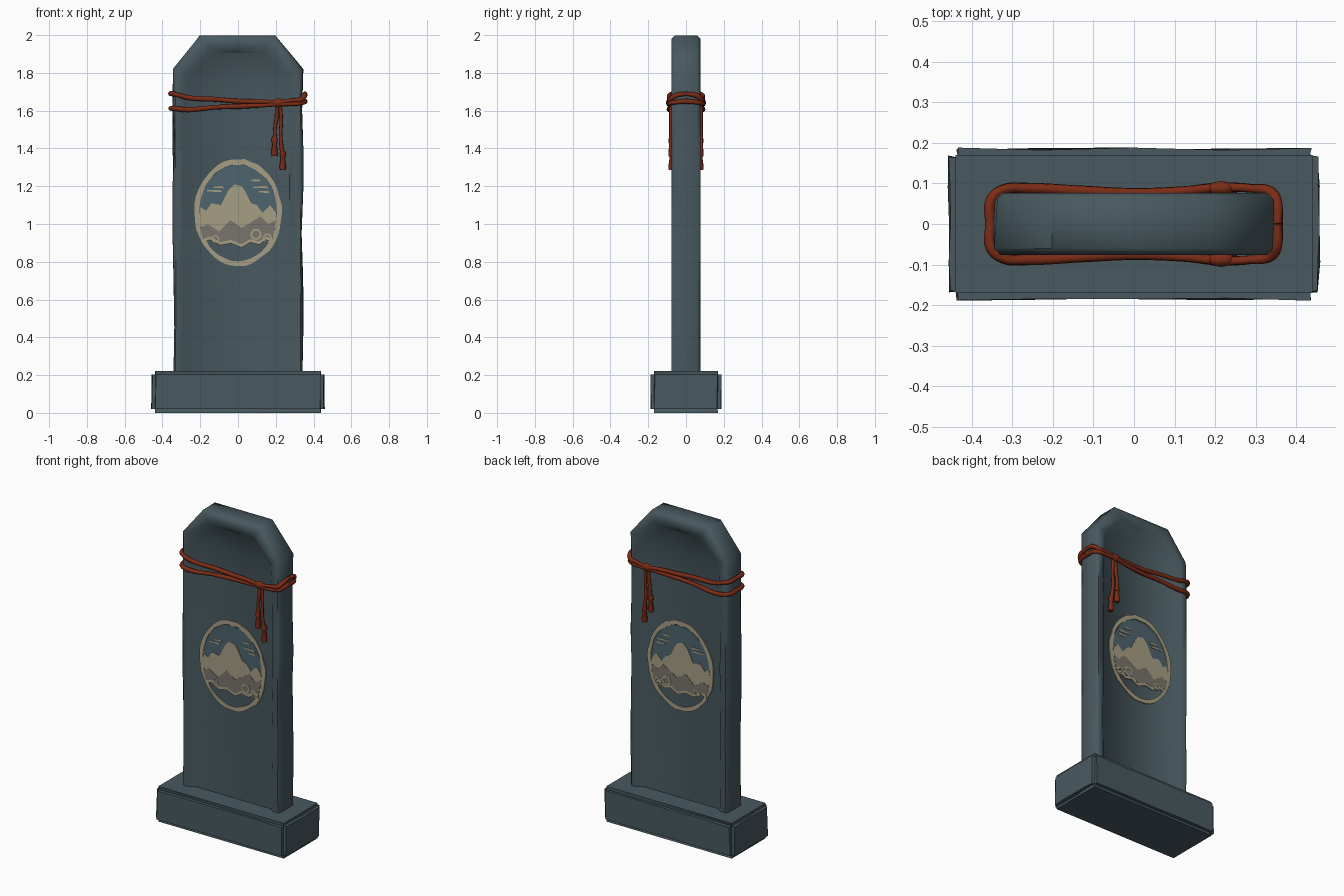
import bpy, bmesh, math, random
from mathutils import Vector

random.seed(4)
cube = bpy.data.objects.get("Cube")
if cube:
    bpy.data.objects.remove(cube)


def material(name, rgb):
    m = bpy.data.materials.new(name)
    m.use_nodes = True
    m.diffuse_color = (*rgb, 1)
    bsdf = m.node_tree.nodes["Principled BSDF"]
    bsdf.inputs["Base Color"].default_value = (*rgb, 1)
    bsdf.inputs["Roughness"].default_value = 0.9
    return m


STONE = material("slate stone", (0.065, 0.1, 0.115))
SKY = material("faded blue paint", (0.075, 0.125, 0.155))
CREAM = material("cream paint", (0.38, 0.34, 0.23))
GREY = material("grey brown paint", (0.19, 0.175, 0.15))
ROPE = material("rust red rope", (0.2, 0.025, 0.008))


def finish(name, bm, mat, angle=40):
    bmesh.ops.recalc_face_normals(bm, faces=bm.faces)
    me = bpy.data.meshes.new(name)
    bm.to_mesh(me)
    bm.free()
    me.materials.append(mat)
    ob = bpy.data.objects.new(name, me)
    bpy.context.collection.objects.link(ob)
    if angle:
        bpy.ops.object.select_all(action="DESELECT")
        ob.select_set(True)
        bpy.context.view_layer.objects.active = ob
        bpy.ops.object.shade_smooth_by_angle(angle=math.radians(angle))
    return ob


def mirror_y(ob):
    mod = ob.modifiers.new("other face", "MIRROR")
    mod.use_axis = (False, True, False)
    mod.use_clip = False


def jitter(amount):
    return random.uniform(-amount, amount)


# Base block with worn edges
bm = bmesh.new()
bmesh.ops.create_cube(bm, size=1)
for v in bm.verts:
    v.co = (v.co.x * 0.92, v.co.y * 0.38, v.co.z * 0.22 + 0.113)
bmesh.ops.subdivide_edges(bm, edges=[e for e in bm.edges if e.calc_length() > 0.3],
                          cuts=3, use_grid_fill=True)
sharp = [e for e in bm.edges if e.calc_face_angle(0) > 1]
bmesh.ops.bevel(bm, geom=sharp, offset=0.02, segments=2, affect="EDGES")
for v in bm.verts:
    if 0.01 < v.co.z < 0.215:
        v.co.x += -math.copysign(random.uniform(0, 0.008), v.co.x)
        v.co.y += -math.copysign(random.uniform(0, 0.008), v.co.y)
for v in bm.verts:
    v.co.z = max(0, v.co.z - (0.003 if v.co.z < 0.1 else 0))
finish("base_block", bm, STONE, 50)

# Upright slab: nested outlines step from the rim into the sunken panel
heights = [0.2, 0.45, 0.7, 0.95, 1.2, 1.4, 1.6]
outer = [(0.342, z) for z in heights] + [(0.342, 1.82), (0.2, 1.997), (0, 1.997)]
inner = [(0.272, z) for z in heights] + [(0.26, 1.78), (0.135, 1.91), (0, 1.91)]
steps = [(0, 0.06, 0.006), (0.17, 0.076, 0.003), (0.72, 0.074, 0.003), (1.05, 0.05, 0.005)]


def outline(t, y, rough):
    half = [(a[0] + (b[0] - a[0]) * t, a[1] + (b[1] - a[1]) * t)
            for a, b in zip(outer, inner)]
    full = half + [(-x, z) for x, z in reversed(half[:-1])]
    return [bm.verts.new((x + jitter(rough), y, z)) for x, z in full]


bm = bmesh.new()
loops = [outline(t, -y, r) for t, y, r in reversed(steps)]
loops += [outline(t, y, r) for t, y, r in steps]
for a, b in zip(loops, loops[1:]):
    for i in range(len(a)):
        j = (i + 1) % len(a)
        bm.faces.new((a[i], a[j], b[j], b[i]))
for cap in (loops[0], loops[-1]):
    n = len(cap)
    for i in range(n // 2):
        quad = [cap[i], cap[i + 1], cap[n - 2 - i], cap[n - 1 - i]]
        if len(set(quad)) > 2:
            bm.faces.new(list(dict.fromkeys(quad)))
finish("upright_slab", bm, STONE, 50)


# Emblem: thin painted plates on both panels
def plate(name, faces, depth, mat):
    bm = bmesh.new()
    for pts in faces:
        bm.faces.new([bm.verts.new((x, -depth, z)) for x, z in pts])
    bmesh.ops.remove_doubles(bm, verts=bm.verts, dist=0.0005)
    bmesh.ops.triangulate(bm, faces=[f for f in bm.faces if len(f.verts) > 4])
    ob = finish(name, bm, mat, 0)
    solid = ob.modifiers.new("thickness", "SOLIDIFY")
    solid.thickness = 0.006
    solid.offset = 0
    mirror_y(ob)


def ellipse(cx, cz, rx, rz, n, rough=0, start=0, sweep=math.tau):
    out = []
    for i in range(n):
        a = start + sweep * i / (n if sweep == math.tau else n - 1)
        k = 1 + jitter(rough)
        out.append((cx + rx * k * math.cos(a), cz + rz * k * math.sin(a)))
    return out


def band(a, b):
    n = len(a)
    return [(a[i], a[(i + 1) % n], b[(i + 1) % n], b[i]) for i in range(n)]


plate("emblem_ring", band(ellipse(0, 1.06, 0.231, 0.283, 40, 0.015),
                          ellipse(0, 1.06, 0.208, 0.255, 40, 0.015)), 0.054, CREAM)
plate("emblem_sky", [ellipse(0, 1.06, 0.205, 0.252, 20, 0, 0, math.pi)], 0.051, SKY)
plate("mountain_peaks", [[
    (-0.21, 1.02), (-0.2, 1.09), (-0.17, 1.07), (-0.14, 1.11), (-0.09, 1.1), (-0.05, 1.18),
    (-0.02, 1.21), (0.02, 1.2), (0.04, 1.17), (0.07, 1.11), (0.1, 1.1), (0.13, 1.06),
    (0.17, 1.1), (0.2, 1.06), (0.21, 1.01), (0.18, 0.94), (0, 0.92), (-0.18, 0.96)]],
    0.054, CREAM)
ridge = [(-0.2, 0.98), (-0.16, 1.0), (-0.1, 0.96), (-0.04, 1.02), (0.02, 0.98),
         (0.07, 1.01), (0.12, 1.04), (0.16, 1.0), (0.2, 1.02)]
foot = [(x * 0.93, 0.89 + 0.02 * (i % 2) + abs(x) * 0.15) for i, (x, z) in enumerate(ridge)]
plate("foothills", [[ridge[i], ridge[i + 1], foot[i + 1], foot[i]]
                    for i in range(len(ridge) - 1)], 0.056, GREY)
shore = [(x, z - 0.018) for x, z in foot]
plate("shore_line", [[foot[i], foot[i + 1], shore[i + 1], shore[i]]
                     for i in range(len(foot) - 1)], 0.055, CREAM)
swirls = []
for cx, cz, r in ((0.095, 0.945, 0.03), (0.155, 0.925, 0.025), (-0.12, 0.92, 0.022)):
    swirls += band(ellipse(cx, cz, r, r, 12), ellipse(cx, cz, r * 0.65, r * 0.65, 12))
plate("foothill_swirls", swirls, 0.058, CREAM)
clouds = []
for x, z, w in ((-0.165, 1.175, 0.08), (-0.13, 1.195, 0.055), (0.07, 1.23, 0.05),
                (0.08, 1.195, 0.08), (0.11, 1.17, 0.055)):
    clouds.append([(x, z - 0.003), (x + w, z - 0.006), (x + w * 0.9, z + 0.006), (x, z + 0.004)])
plate("cloud_strokes", clouds, 0.054, CREAM)


# Rope: two strands round the slab, a knot and hanging cords on both faces
def tube(name, pts, radius, radii=None, smooth=True):
    cu = bpy.data.curves.new(name, "CURVE")
    cu.dimensions = "3D"
    cu.bevel_depth = radius
    cu.bevel_resolution = 2
    cu.resolution_u = 5
    cu.use_fill_caps = True
    sp = cu.splines.new("BEZIER" if smooth else "POLY")
    points = sp.bezier_points if smooth else sp.points
    points.add(len(pts) - 1)
    for i, (p, co) in enumerate(zip(points, pts)):
        p.co = co if smooth else (*co, 1)
        p.radius = radii[i] if radii else 1 + jitter(0.15)
        if smooth:
            p.handle_left_type = p.handle_right_type = "AUTO"
    temp = bpy.data.objects.new(name + "_path", cu)
    bpy.context.collection.objects.link(temp)
    bpy.context.view_layer.update()
    me = bpy.data.meshes.new_from_object(temp.evaluated_get(bpy.context.evaluated_depsgraph_get()))
    bpy.data.objects.remove(temp)
    bm = bmesh.new()
    bm.from_mesh(me)
    bpy.data.meshes.remove(me)
    mirror_y(finish(name, bm, ROPE, 60))


way = [(-0.354, 0), (-0.352, 0.06), (-0.325, 0.084), (-0.26, 0.088), (-0.12, 0.081),
       (0, 0.076), (0.12, 0.081), (0.21, 0.09), (0.29, 0.088), (0.335, 0.08),
       (0.352, 0.055), (0.354, 0)]
upper = [1.69, 1.69, 1.685, 1.668, 1.66, 1.65, 1.648, 1.645, 1.655, 1.66, 1.68, 1.69]
lower = [1.612, 1.612, 1.61, 1.605, 1.618, 1.622, 1.628, 1.635, 1.635, 1.64, 1.645, 1.65]
for name, zs in (("upper_strand", upper), ("lower_strand", lower)):
    tube(name, [(x, -y, z) for (x, y), z in zip(way, zs)], 0.0125)

bm = bmesh.new()
bmesh.ops.create_icosphere(bm, subdivisions=2, radius=1)
for v in bm.verts:
    v.co = Vector((v.co.x * 0.036, v.co.y * 0.018, v.co.z * 0.024)) + Vector((0.215, -0.088, 1.642))
mirror_y(finish("rope_knot", bm, ROPE, 60))

for name, x0, x1, end in (("short", 0.205, 0.193, 1.36), ("long", 0.222, 0.237, 1.285)):
    drop = 1.64 - end
    tube(name + "_cord", [(x0 + (x1 - x0) * t + 0.004 * math.sin(t * 9), -0.08, 1.64 - drop * t)
                          for t in (0, 0.25, 0.5, 0.75)], 0.0105)
    tube(name + "_tassel", [(x1, -0.076, end + dz) for dz in (0.105, 0.09, 0.075, 0.065, 0.02, 0)],
         0.014, (0.7, 1.15, 1.1, 0.8, 1.25, 1.05), False)
